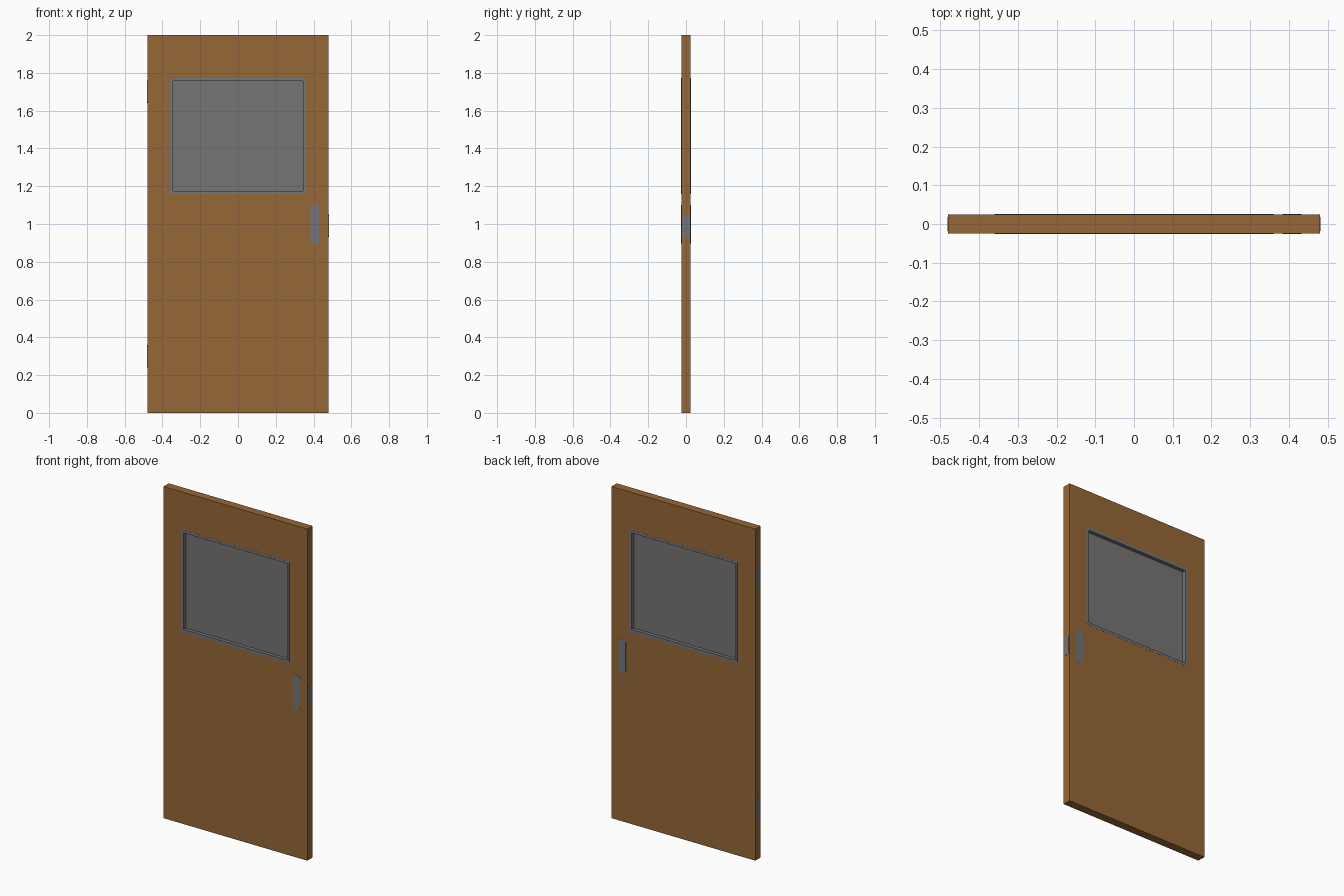
import bpy, bmesh, math

if "Cube" in bpy.data.objects:
    bpy.data.objects.remove(bpy.data.objects["Cube"])


def material(name, rgb):
    m = bpy.data.materials.new(name)
    m.diffuse_color = (*rgb, 1)
    m.use_nodes = True
    m.node_tree.nodes["Principled BSDF"].inputs["Base Color"].default_value = m.diffuse_color
    return m


WOOD = material("brown wood", (0.305, 0.136, 0.037))
STEEL = material("blue grey steel", (0.165, 0.180, 0.200))
GLASS = material("grey glass", (0.185, 0.178, 0.172))


def outline(w, h, r=0.0, seg=5):
    """Rectangle outline with optional rounded corners, centred on zero."""
    if r == 0:
        return [(w, h), (-w, h), (-w, -h), (w, -h)]
    pts = []
    for q, (sx, sz) in enumerate([(1, 1), (-1, 1), (-1, -1), (1, -1)]):
        for i in range(seg + 1):
            a = math.pi / 2 * (q + i / seg)
            pts.append((sx * (w - r) + r * math.cos(a), sz * (h - r) + r * math.sin(a)))
    return pts


def finish(bm, name, mat):
    bmesh.ops.recalc_face_normals(bm, faces=bm.faces)
    me = bpy.data.meshes.new(name)
    bm.to_mesh(me)
    bm.free()
    me.materials.append(mat)
    ob = bpy.data.objects.new(name, me)
    bpy.context.collection.objects.link(ob)
    return ob


def ring(name, outer, inner, depth, mat, cx=0, cz=0):
    """Frame between two outlines with equal point counts, along y."""
    bm = bmesh.new()
    loops = [[bm.verts.new((x + cx, y, z + cz)) for x, z in pts]
             for pts, y in ((outer, -depth), (outer, depth), (inner, depth), (inner, -depth))]
    n = len(outer)
    for k in range(4):
        a, b = loops[k], loops[(k + 1) % 4]
        for i in range(n):
            j = (i + 1) % n
            bm.faces.new((a[i], a[j], b[j], b[i]))
    return finish(bm, name, mat)


def plate(name, pts, half, mat, loc, rot=0):
    """Thin plate facing y, turned about z by rot."""
    bm = bmesh.new()
    f = bm.faces.new([bm.verts.new((x, -half, z)) for x, z in pts])
    g = bmesh.ops.extrude_face_region(bm, geom=[f])
    bmesh.ops.translate(bm, vec=(0, 2 * half, 0),
                        verts=[v for v in g["geom"] if isinstance(v, bmesh.types.BMVert)])
    ob = finish(bm, name, mat)
    ob.location = loc
    ob.rotation_euler.z = rot
    return ob


# Door slab with window opening
WZ = 1.465
hole = [(x, z + WZ - 1) for x, z in outline(0.352, 0.299)]
ring("door_slab", outline(0.48, 1.0), hole, 0.025, WOOD, cz=1.0)

# Window frame and recessed pane
inner = outline(0.344, 0.291, 0.0005)
ring("window_frame", outline(0.36, 0.307, 0.012), inner, 0.0258, STEEL, cz=WZ)
plate("window_pane", outline(0.35, 0.297), 0.004, GLASS, (0, 0, WZ))

# Push plates on both faces
for side, y in (("front", -0.025), ("back", 0.025)):
    plate(side + "_push_plate", outline(0.024, 0.102, 0.018), 0.001, STEEL, (0.408, y, 0.998))

# Latch plate on the closing edge, hinge plates on the other
edge = outline(0.018, 0.06, 0.013)
plate("latch_plate", edge, 0.001, STEEL, (0.48, 0, 0.99), math.pi / 2)
for name, z in (("upper", 1.7), ("lower", 0.3)):
    plate(name + "_hinge_plate", edge, 0.001, STEEL, (-0.48, 0, z), math.pi / 2)
